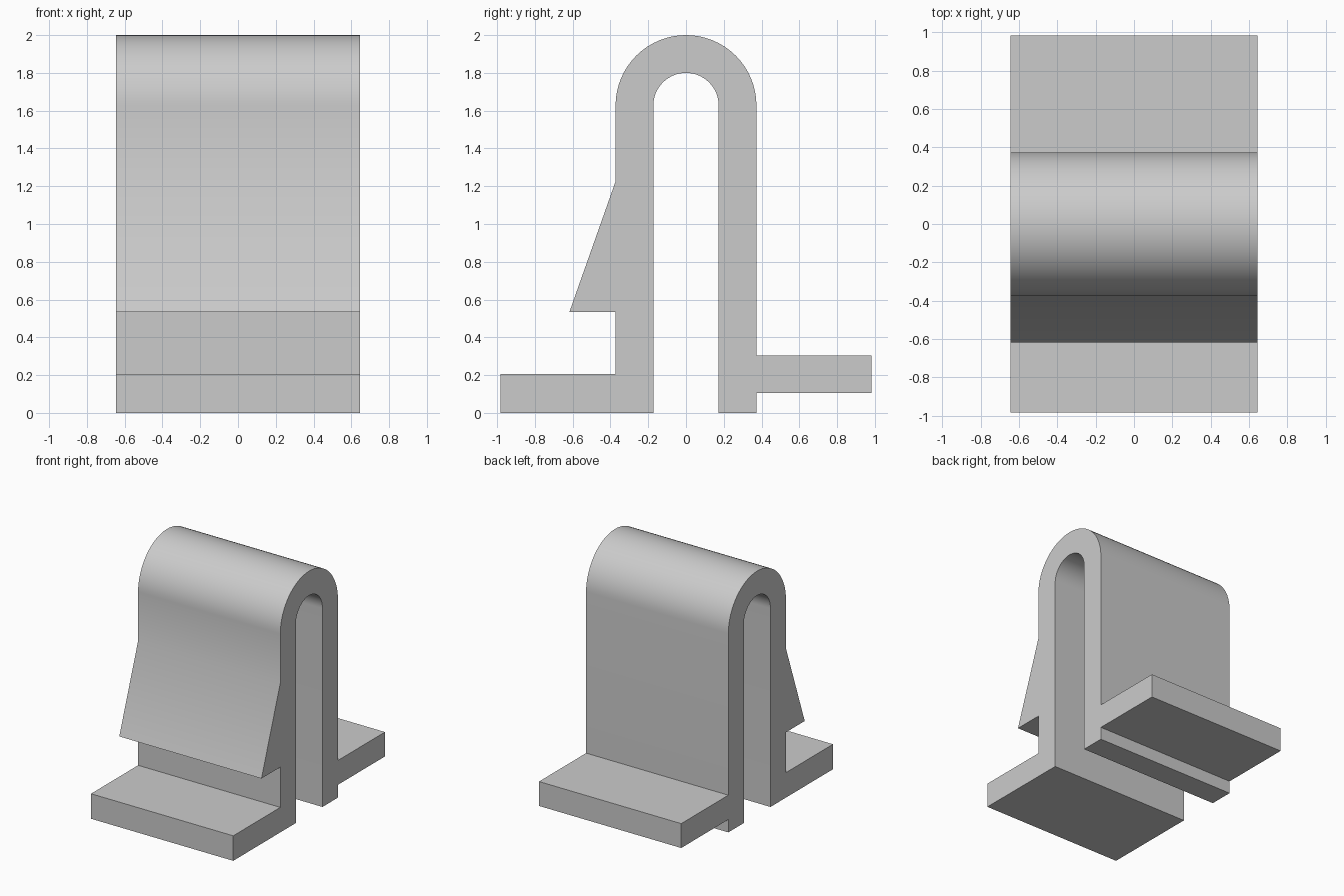
import bpy
import bmesh
from math import cos, sin, pi, radians

cube = bpy.data.objects.get("Cube")
if cube:
    bpy.data.objects.remove(cube, do_unlink=True)

HALF_WIDTH = 0.645
OUTER, INNER = 0.373, 0.173   # bend radii
BEND_Z = 2 - OUTER            # height where the legs meet the bend
REACH = 0.983                 # how far both flanges stick out
SEGMENTS = 32

grey = bpy.data.materials.new("plain grey")
grey.use_nodes = True
colour = (0.6, 0.6, 0.6, 1)
grey.diffuse_color = colour
grey.node_tree.nodes["Principled BSDF"].inputs["Base Color"].default_value = colour


def arc(radius, start, end):
    """Half circle of the bend as (y, z) points."""
    angles = [start + (end - start) * i / SEGMENTS for i in range(SEGMENTS + 1)]
    return [(radius * cos(a), BEND_Z + radius * sin(a)) for a in angles]


def extrude_profile(name, points):
    """Extrude a (y, z) outline across the full width."""
    bm = bmesh.new()
    face = bm.faces.new([bm.verts.new((-HALF_WIDTH, y, z)) for y, z in points])
    side = bmesh.ops.extrude_face_region(bm, geom=[face])["geom"]
    moved = [v for v in side if isinstance(v, bmesh.types.BMVert)]
    bmesh.ops.translate(bm, verts=moved, vec=(2 * HALF_WIDTH, 0, 0))
    bmesh.ops.recalc_face_normals(bm, faces=bm.faces)
    mesh = bpy.data.meshes.new(name)
    bm.to_mesh(mesh)
    bm.free()
    mesh.materials.append(grey)
    obj = bpy.data.objects.new(name, mesh)
    bpy.context.collection.objects.link(obj)
    bpy.ops.object.select_all(action="DESELECT")
    obj.select_set(True)
    bpy.context.view_layer.objects.active = obj
    bpy.ops.object.shade_smooth_by_angle(angle=radians(30))


# Foot flange on the front leg, then the sloped catch above it
front_side = [(-INNER, 0), (-REACH, 0), (-REACH, 0.205), (-OUTER, 0.205),
              (-OUTER, 0.535), (-0.617, 0.535), (-OUTER, 1.225)]
# Raised flange on the back leg
back_side = [(OUTER, 0.305), (REACH, 0.305), (REACH, 0.105), (OUTER, 0.105),
             (OUTER, 0), (INNER, 0)]

# The whole clip is one continuous strip bent over the top
extrude_profile("spring_clip",
                front_side + arc(OUTER, pi, 0) + back_side + arc(INNER, 0, pi))
